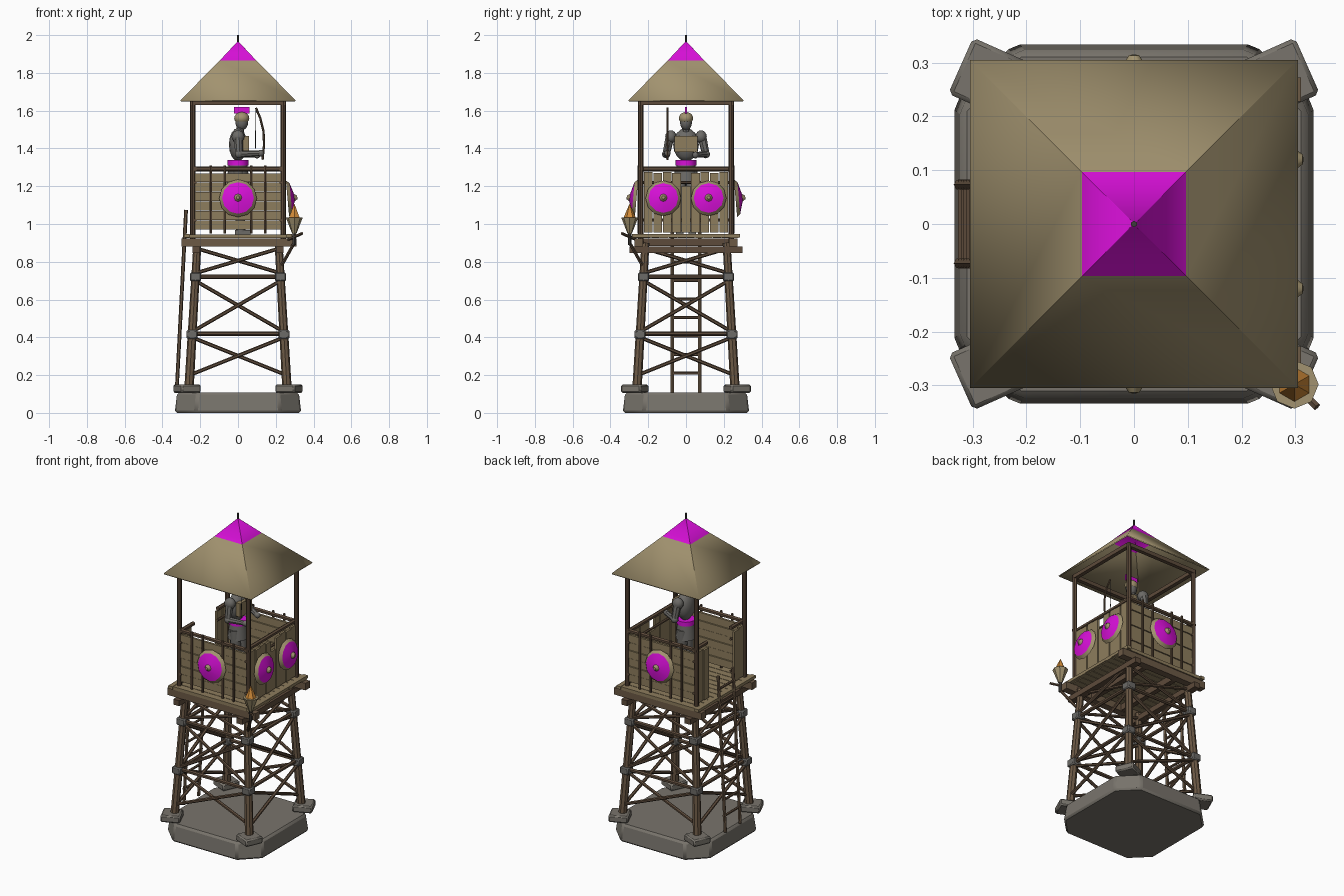
import bpy, bmesh, math, random
from mathutils import Matrix, Vector

random.seed(4)
if "Cube" in bpy.data.objects:
    bpy.data.objects.remove(bpy.data.objects["Cube"])

COLORS = {
    "thatch_tan": (.36, .29, .16), "board_wood": (.27, .205, .11),
    "dark_wood": (.11, .07, .043), "leg_wood": (.15, .10, .06),
    "stone_grey": (.19, .175, .15), "armour_grey": (.15, .145, .135),
    "banner_magenta": (.68, .005, .68), "flame_orange": (.64, .26, .04),
    "iron_dark": (.05, .045, .04),
}
MATS = {}
for key, rgb in COLORS.items():
    mat = bpy.data.materials.new(key)
    mat.use_nodes = True
    mat.diffuse_color = (*rgb, 1)
    mat.node_tree.nodes["Principled BSDF"].inputs["Base Color"].default_value = (*rgb, 1)
    MATS[key] = mat


class Part:
    """Collects primitives into one named object; m places each new primitive."""

    def __init__(self, name):
        self.name, self.bm, self.mats, self.m = name, bmesh.new(), [], Matrix()

    def paint(self, verts, color, smooth=False):
        if color not in self.mats:
            self.mats.append(color)
        for f in {f for v in verts for f in v.link_faces}:
            f.material_index = self.mats.index(color)
            f.smooth = smooth

    def box(self, c, size, color, rot=Matrix()):
        mx = self.m @ Matrix.Translation(c) @ rot @ Matrix.Diagonal((*size, 1))
        self.paint(bmesh.ops.create_cube(self.bm, size=1, matrix=mx)["verts"], color)

    def rod(self, p, q, r, color, r2=None, n=6, caps=True, smooth=False, spin=0):
        p, q = Vector(p), Vector(q)
        turn = (q - p).to_track_quat("Z", "Y").to_matrix().to_4x4()
        mx = self.m @ Matrix.Translation((p + q) / 2) @ turn @ Matrix.Rotation(spin, 4, "Z")
        self.paint(bmesh.ops.create_cone(
            self.bm, cap_ends=caps, segments=n, radius1=r, radius2=r if r2 is None else r2,
            depth=(q - p).length, matrix=mx)["verts"], color, smooth)

    def ball(self, c, size, color):
        mx = self.m @ Matrix.Translation(c) @ Matrix.Diagonal((*size, 1))
        self.paint(bmesh.ops.create_uvsphere(
            self.bm, u_segments=12, v_segments=8, radius=1, matrix=mx)["verts"], color, True)

    def done(self, bevel=0, shell=0):
        mesh = bpy.data.meshes.new(self.name)
        self.bm.to_mesh(mesh)
        self.bm.free()
        for c in self.mats:
            mesh.materials.append(MATS[c])
        mesh.set_sharp_from_angle(angle=math.radians(40))
        ob = bpy.data.objects.new(self.name, mesh)
        bpy.context.collection.objects.link(ob)
        if bevel:
            mod = ob.modifiers.new("Bevel", "BEVEL")
            mod.width, mod.segments = bevel, 1
        if shell:
            mod = ob.modifiers.new("Shell", "SOLIDIFY")
            mod.thickness, mod.offset = shell, -1


def turn(k):
    return Matrix.Rotation(k * math.pi / 2, 4, "Z")


def leg_at(z):
    return .26 - (z - .12) * .058


CORNERS = [(sx, sy) for sx in (-1, 1) for sy in (-1, 1)]

# Stone slab with cut corners
slab = Part("stone_base")
rings = []
for h, c, z in ((.335, .225, 0), (.322, .215, .108)):
    rings.append([slab.bm.verts.new(turn(k) @ Vector((h, s * c, z)))
                  for k in range(4) for s in (-1, 1)])
slab.bm.faces.new(rings[0][::-1])
slab.bm.faces.new(rings[1])
for i in range(8):
    j = (i + 1) % 8
    slab.bm.faces.new((rings[0][i], rings[0][j], rings[1][j], rings[1][i]))
slab.paint(slab.bm.verts, "stone_grey")
slab.done(bevel=.012)

# Footing stones, legs and joint brackets
feet, legs, joints = Part("footing_stones"), Part("legs"), Part("leg_brackets")
for sx, sy in CORNERS:
    spin = Matrix.Rotation(sx * sy * math.radians(24), 4, "Z")
    feet.box((sx * .27, sy * .271, .128), (.114, .114, .044), "stone_grey", spin)
    a, b = leg_at(.12), leg_at(.9)
    legs.rod((sx * a, sy * a, .12), (sx * b, sy * b, .9), .025, "leg_wood", r2=.021, n=8)
    for z in (.415, .72):
        joints.box((sx * leg_at(z), sy * leg_at(z), z), (.058, .058, .046), "armour_grey")
feet.done(bevel=.008)
legs.done()
joints.done(bevel=.006)

# Cross bracing on the four sides
braces = Part("cross_braces")
for k in range(4):
    braces.m = turn(k)
    for z in (.42, .72):
        a = leg_at(z)
        braces.rod((-a, -a, z), (a, -a, z), .012, "dark_wood")
    for lo, hi in ((.2, .4), (.43, .7), (.74, .87)):
        a, b = leg_at(lo), leg_at(hi)
        for s in (-1, 1):
            braces.rod((-s * a, -a - s * .006, lo), (s * b, -b - s * .006, hi), .01, "dark_wood")
braces.done()

# Platform beams and floor planks
beams = Part("platform_beams")
for s in (-1, 1):
    beams.box((.005, s * .25, .902), (.61, .044, .044), "leg_wood")
    beams.box((s * .22, 0, .863), (.04, .6, .034), "dark_wood")
    beams.box((s * .11, 0, .903), (.03, .46, .04), "dark_wood")
beams.done()
floor = Part("floor_planks")
for i in range(12):
    y = -.255 + i * .0465
    floor.box((random.uniform(-.008, .008), y, .935),
              (.55 + random.uniform(-.02, .02), .043, .02), "board_wood")
floor.done()
edge = Part("platform_edge_planks")
for s in (-1, 1):
    edge.box((s * .272, 0, .938), (.028, .57, .018), "board_wood")
edge.done()

# Corner posts and roof frame
frame = Part("posts_and_roof_frame")
for k in range(4):
    frame.m = turn(k)
    frame.rod((-.24, -.24, .9), (-.24, -.24, 1.65), .014, "dark_wood", n=8)
    frame.box((0, -.24, 1.641), (.5, .024, .024), "dark_wood")
frame.done()

# Walls: level boards at front and back, upright boards at the sides
walls, rails = Part("wall_boards"), Part("wall_rails")
for k in (0, 2):
    walls.m = rails.m = turn(k)
    for i in range(6):
        walls.box((0, -.235 - .004 * (i % 2), .995 + i * .05), (.455, .014, .047), "board_wood")
    for x in (-.145, -.07, .07, .145):
        rails.rod((x, -.251, .95), (x, -.251, 1.31), .007, "dark_wood")
    rails.rod((-.25, -.24, 1.292), (.25, -.24, 1.292), .013, "dark_wood")
for k, slots in ((1, (-4, -3, -2, -1, 0, 1, 2, 3, 4)), (3, (-4, -3, 3, 4))):
    walls.m = rails.m = turn(k)
    for i in slots:
        top = 1.2 if i == 0 else 1.275 - .006 * (i % 2)
        walls.box((i * .05, -.237 - .004 * (i % 2), (top + .955) / 2),
                  (.046, .014, top - .955), "board_wood")
    for s in (-1, 1):
        inner = 0 if k == 1 else .12
        for z, r in ((1.292, .013), (1.02, .008), (1.22, .008)):
            rails.rod((s * .25, -.226, z), (s * inner, -.226, z), r, "dark_wood")
walls.done()
rails.done()

# Round shields on three walls
shields = Part("wall_shields")
for k, x, r in ((0, 0, .1), (2, 0, .1), (1, -.12, .094), (1, .12, .094)):
    shields.m = (turn(k) @ Matrix.Translation((x, -.272, 1.137))
                 @ Matrix.Rotation(math.radians(-5), 4, "X"))
    shields.rod((0, .01, 0), (0, -.008, 0), r, "thatch_tan", r2=r * .84, n=12)
    shields.rod((0, -.008, 0), (0, -.026, 0), r * .84, "banner_magenta", r2=.02, n=12)
    shields.rod((0, -.024, 0), (0, -.042, 0), .022, "thatch_tan", r2=.009, n=8)
shields.done()

# Hollow pyramid roof with coloured tip and finial
roof = Part("roof")
D = math.sqrt(2)
for z1, h1, z2, h2, color in ((1.655, .305, 1.865, .097, "thatch_tan"),
                              (1.865, .097, 1.968, .001, "banner_magenta")):
    roof.rod((0, 0, z1), (0, 0, z2), h1 * D, color, r2=h2 * D, n=4, caps=False, spin=math.pi / 4)
bmesh.ops.remove_doubles(roof.bm, verts=roof.bm.verts, dist=.0005)
roof.done(shell=.008)
finial = Part("roof_finial")
finial.rod((0, 0, 1.94), (0, 0, 2), .006, "iron_dark")
finial.done()

# Ladder to the open side
ladder = Part("ladder")
for s in (-1, 1):
    ladder.rod((-.325, s * .073, .108), (-.275, s * .073, 1.075), .01, "leg_wood")
for i in range(9):
    z = .21 + i * .098
    x = -.325 + (z - .108) * .0517
    ladder.rod((x, -.083, z), (x, .083, z), .008, "dark_wood")
ladder.done()

# Fire basket on a bracket at the front corner
fire = Part("fire_basket")
fire.rod((.225, -.225, .77), (.298, -.298, .9), .009, "dark_wood")
fire.rod((.225, -.225, .9), (.34, -.34, .95), .008, "dark_wood")
fire.rod((.298, -.298, .89), (.298, -.298, .97), .01, "iron_dark")
fire.rod((.298, -.298, .95), (.298, -.298, 1.035), .012, "thatch_tan", r2=.045, n=8)
fire.rod((.298, -.298, 1.03), (.298, -.298, 1.105), .034, "flame_orange", r2=.002, n=6)
fire.done()

# Guard facing the left side
guard = Part("guard_body")
for s in (-1, 1):
    guard.rod((.015, s * .032, .96), (0, s * .03, 1.28), .025, "armour_grey", r2=.032, n=10, smooth=True)
    guard.box((.025, s * .032, .957), (.08, .04, .024), "armour_grey")
    guard.ball((0, s * .08, 1.462), (.034, .03, .034), "armour_grey")
    guard.rod((0, s * .085, 1.46), (.005, s * .105, 1.37), .024, "armour_grey", r2=.02, n=8, smooth=True)
    guard.ball((.005, s * .105, 1.37), (.022, .022, .022), "armour_grey")
    hand = (.12, -.098, 1.375) if s < 0 else (.1, .05, 1.365)
    guard.rod((.005, s * .105, 1.37), hand, .019, "armour_grey", r2=.014, n=8, smooth=True)
    guard.ball(hand, (.018, .016, .018), "armour_grey")
guard.rod((0, 0, 1.22), (0, 0, 1.33), .06, "armour_grey", r2=.048, n=12, smooth=True)
guard.rod((0, 0, 1.31), (0, 0, 1.338), .055, "banner_magenta", n=12)
guard.ball((0, 0, 1.42), (.048, .068, .088), "armour_grey")
guard.rod((.01, 0, 1.48), (.015, 0, 1.53), .02, "armour_grey", n=8, smooth=True)
guard.ball((.02, 0, 1.54), (.034, .032, .044), "armour_grey")
guard.done()
gear = Part("guard_gear")
gear.box((.042, 0, 1.424), (.03, .12, .085), "board_wood")
gear.ball((.02, 0, 1.56), (.04, .038, .033), "thatch_tan")
gear.box((.02, 0, 1.602), (.084, .008, .036), "banner_magenta")
gear.done()

# Bow and string
bow = Part("bow")
stave = [(.095, 1.615), (.118, 1.56), (.135, 1.49), (.138, 1.42), (.13, 1.34)]
for (x1, z1), (x2, z2) in zip(stave, stave[1:]):
    bow.rod((x1, -.098, z1), (x2, -.098, z2), .006, "dark_wood")
bow.rod((.095, -.098, 1.615), (.092, -.098, 1.4), .002, "iron_dark", n=4)
bow.done()
